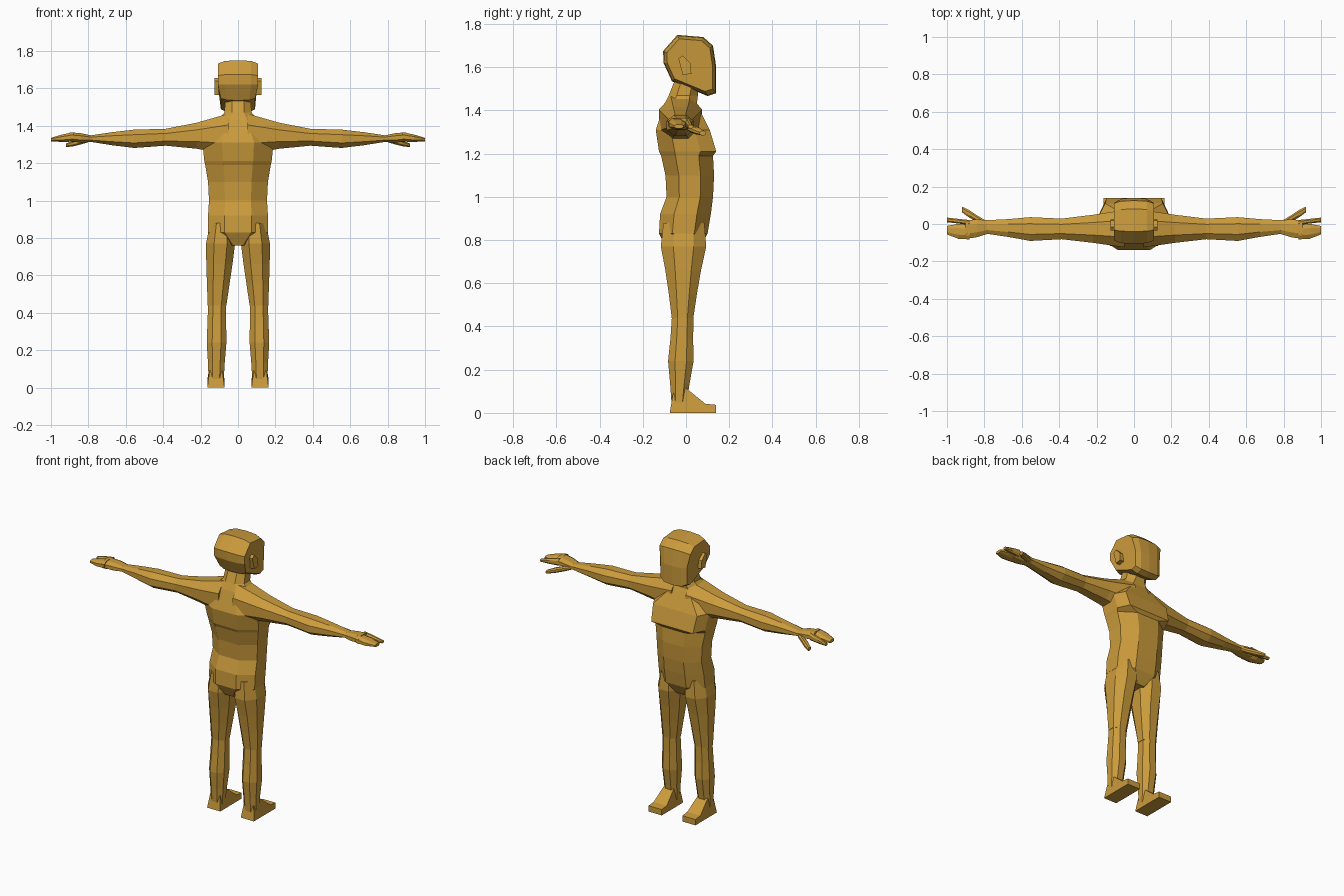
import bpy, bmesh
from mathutils import Vector

cube = bpy.data.objects.get("Cube")
if cube:
    bpy.data.objects.remove(cube)

skin = bpy.data.materials.new("ochre")
skin.use_nodes = True
colour = (.6, .33, .045, 1)
skin.diffuse_color = colour
skin.node_tree.nodes["Principled BSDF"].inputs["Base Color"].default_value = colour


def loft(name, rings, mirror=False):
    """Skin a row of equal-length point rings and cap both ends."""
    bm = bmesh.new()
    loops = [[bm.verts.new(point) for point in ring] for ring in rings]
    for lower, upper in zip(loops, loops[1:]):
        for i in range(len(lower)):
            bm.faces.new((lower[i - 1], lower[i], upper[i], upper[i - 1]))
    bm.faces.new(loops[0])
    bm.faces.new(loops[-1])
    bmesh.ops.recalc_face_normals(bm, faces=bm.faces)
    mesh = bpy.data.meshes.new(name)
    bm.to_mesh(mesh)
    bm.free()
    mesh.materials.append(skin)
    obj = bpy.data.objects.new(name, mesh)
    bpy.context.collection.objects.link(obj)
    if mirror:
        modifier = obj.modifiers.new("Mirror", "MIRROR")
        modifier.use_mirror_merge = False


def octagon(centre, across, along, flat=.45):
    """Eight points round a centre; flat is the uncut share of each side."""
    corners = []
    for u, v in ((-1, -1), (1, -1), (1, 1), (-1, 1)):
        pair = [centre + across * u * flat + along * v,
                centre + across * u + along * v * flat]
        corners += pair if u == v else pair[::-1]
    # walk each corner in turning order
    return sorted(corners, key=lambda p: turn(p - centre, across, along))


def turn(offset, across, along):
    """Angle of an offset measured in the plane of a section."""
    plane = Vector((offset.dot(across) / across.length_squared,
                    offset.dot(along) / along.length_squared))
    return plane.angle_signed(Vector((1, 0)))


def limb(name, start, end, across, along, sizes):
    """Mirrored limb: evenly spaced sections of given size between two joints."""
    start, end = Vector(start), Vector(end)
    rings = []
    for i, (width, depth) in enumerate(sizes):
        centre = start.lerp(end, i / (len(sizes) - 1))
        rings.append(octagon(centre, across * width / 2, along * depth / 2))
    loft(name, rings, mirror=True)


X, Y, Z = Vector((1, 0, 0)), Vector((0, 1, 0)), Vector((0, 0, 1))

# Torso and neck: height, half width, back, front
torso = [(.76, .06, -.09, .06), (.83, .16, -.125, .1), (.92, .16, -.12, .115),
         (1, .155, -.09, .125), (1.1, .16, -.095, .13), (1.19, .175, -.115, .125),
         (1.21, .18, -.125, .14), (1.31, .19, -.14, .11), (1.43, .11, -.1, .05),
         (1.47, .073, -.08, .055), (1.57, .065, -.04, .065)]
rings = []
for height, half, back, front in torso:
    centre = Vector((0, (back + front) / 2, height))
    ring = octagon(centre, X * half, Y * (front - back) / 2)
    # the chest plate is broader than the back panel
    if 1.2 < height < 1.4:
        for point in ring:
            if point.y > front - .01:
                point.x *= 1.8
    rings.append(ring)
loft("torso", rings)

# Head: side profile swept across, smaller at the sides, narrower at the jaw
profile = [(-.04, 1.75), (.08, 1.74), (.125, 1.7), (.14, 1.6), (.14, 1.48),
           (.1, 1.467), (-.065, 1.535), (-.104, 1.62), (-.106, 1.675)]
middle = Vector((0, .02, 1.62))
rings = []
for side, scale in ((-.108, .86), (-.07, .97), (0, 1), (.07, .97), (.108, .86)):
    ring = [middle.lerp(Vector((0, y, z)), scale) for y, z in profile]
    for point, (y, z) in zip(ring, profile):
        point.x = side if z > 1.6 else side * .85
    rings.append(ring)
loft("head", rings)

# Ears
ear = [(-.035, 1.64), (-.015, 1.655), (.02, 1.62), (.025, 1.57), (-.015, 1.565)]
loft("ears", [[(x, y, z) for y, z in ear] for x in (.095, .125)], mirror=True)

# Arms: depth and height of each section
limb("upper_arms", (.05, -.025, 1.355), (.555, -.027, 1.33), Y, Z,
     [(.2, .22), (.15, .14), (.11, .09), (.127, .098)])
limb("forearms", (.555, -.027, 1.33), (.79, -.016, 1.331), Y, Z,
     [(.127, .098), (.095, .07), (.072, .034)])

# Hands
limb("palms", (.78, -.016, 1.33), (.9, -.03, 1.34), Y, Z,
     [(.072, .034), (.095, .05), (.1, .05)])
limb("finger_groups", (.88, -.045, 1.34), (1, -.033, 1.326), Y, Z,
     [(.075, .05), (.08, .04), (.045, .018)])
limb("index_fingers", (.88, .008, 1.34), (1, .022, 1.325), Y, Z,
     [(.027, .045), (.025, .034), (.025, .016)])
limb("thumbs", (.8, .005, 1.325), (.92, .078, 1.295), Y, Z,
     [(.035, .026), (.035, .03), (.04, .03), (.03, .02)])

# Legs: width and depth of each section
limb("thighs", (.087, -.01, .88), (.112, -.016, .44), X, Y,
     [(.125, .19), (.155, .21), (.14, .165), (.12, .13), (.1, .1)])
limb("shins", (.112, -.015, .45), (.117, -.033, .03), X, Y,
     [(.095, .1), (.1, .105), (.105, .118), (.09, .09), (.08, .066)])

# Feet: side outline swept across, slightly wider at the sole
foot = [(-.075, 0), (.14, 0), (.14, .037), (.09, .042), (0, .115), (-.06, .09)]
loft("feet", [[(.118 + side * (.046 if z < .05 else .034), y, z) for y, z in foot]
              for side in (-1, 1)], mirror=True)
